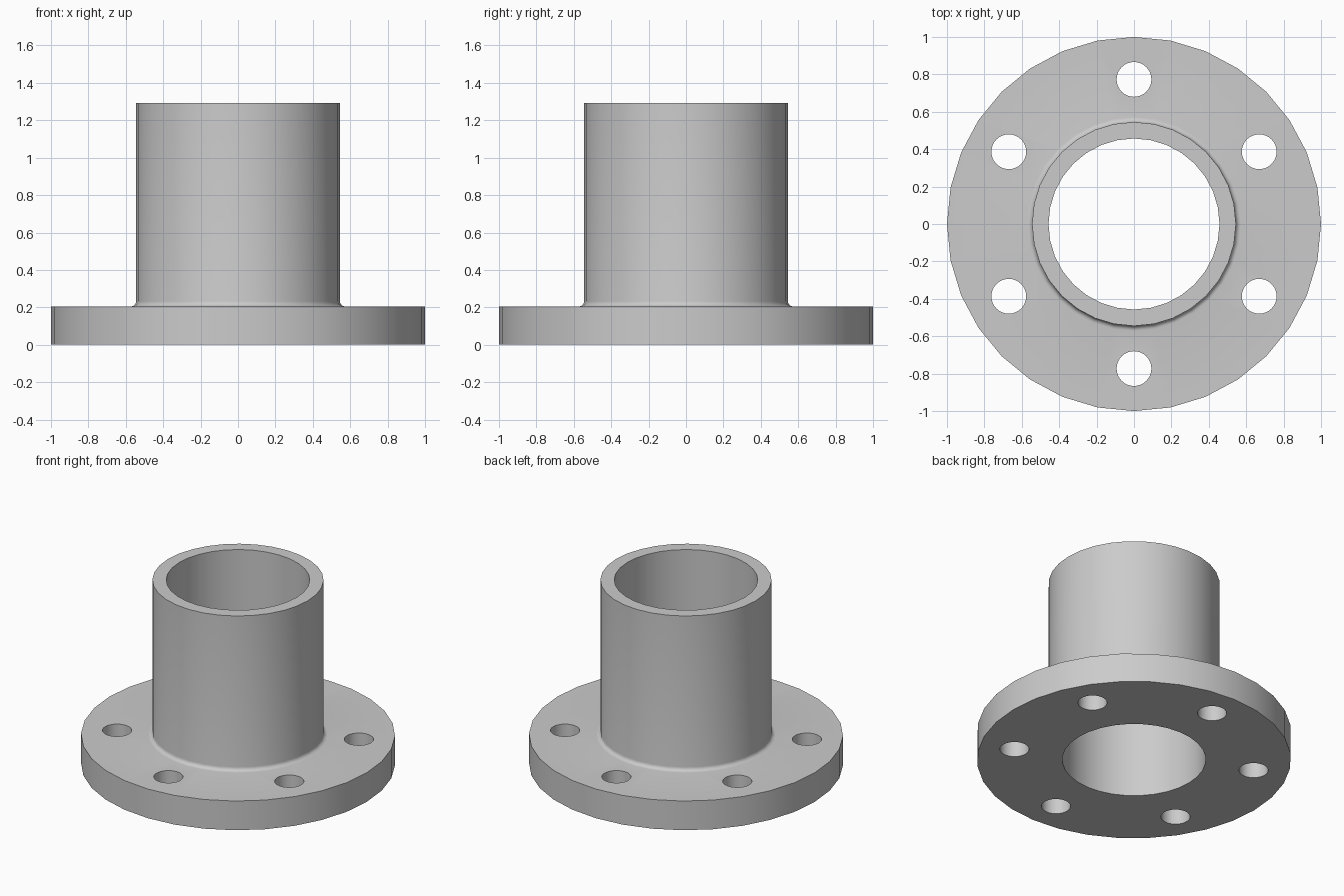
import bpy, bmesh
from math import sin, cos, pi, radians
from mathutils import Matrix

if "Cube" in bpy.data.objects:
    bpy.data.objects.remove(bpy.data.objects["Cube"])

SIDES = 32
FLANGE_R, FLANGE_H = 1.0, 0.205
TUBE_R, BORE_R, HEIGHT = 0.545, 0.457, 1.293
FILLET = 0.027
BOLT_R, BOLT_CIRCLE = 0.093, 0.773


def make_object(name, bm):
    bmesh.ops.recalc_face_normals(bm, faces=bm.faces)
    mesh = bpy.data.meshes.new(name)
    bm.to_mesh(mesh)
    bm.free()
    obj = bpy.data.objects.new(name, mesh)
    bpy.context.collection.objects.link(obj)
    return obj


# Flange and pipe: one closed profile (radius, height) turned around z
profile = [(BORE_R, 0), (FLANGE_R, 0), (FLANGE_R, FLANGE_H)]
for i in range(6):
    a = radians(90 * i / 5)
    profile.append((TUBE_R + FILLET * (1 - sin(a)), FLANGE_H + FILLET * (1 - cos(a))))
profile += [(TUBE_R, HEIGHT), (BORE_R, HEIGHT)]

bm = bmesh.new()
rings = []
for s in range(SIDES):
    a = 2 * pi * s / SIDES
    rings.append([bm.verts.new((r * cos(a), r * sin(a), z)) for r, z in profile])
n = len(profile)
for s in range(SIDES):
    p, q = rings[s], rings[(s + 1) % SIDES]
    for i in range(n):
        j = (i + 1) % n
        bm.faces.new((p[i], q[i], q[j], p[j]))
pipe = make_object("flanged_pipe", bm)

# Bolt holes: six cylinders cut through the flange
bm = bmesh.new()
for k in range(6):
    a = radians(90 + 60 * k)
    place = Matrix.Translation((BOLT_CIRCLE * cos(a), BOLT_CIRCLE * sin(a), FLANGE_H / 2))
    bmesh.ops.create_cone(bm, cap_ends=True, segments=32, radius1=BOLT_R,
                          radius2=BOLT_R, depth=0.5, matrix=place)
cutter = make_object("bolt_hole_cutter", bm)
cutter.hide_render = True

bpy.context.view_layer.objects.active = pipe
pipe.select_set(True)
cut = pipe.modifiers.new("bolt_holes", 'BOOLEAN')
cut.operation = 'DIFFERENCE'
cut.solver = 'EXACT'
cut.object = cutter
bpy.ops.object.modifier_apply(modifier=cut.name)
bpy.data.objects.remove(cutter)

# Smooth walls with crisp rims
bpy.ops.object.shade_smooth_by_angle(angle=radians(30))
